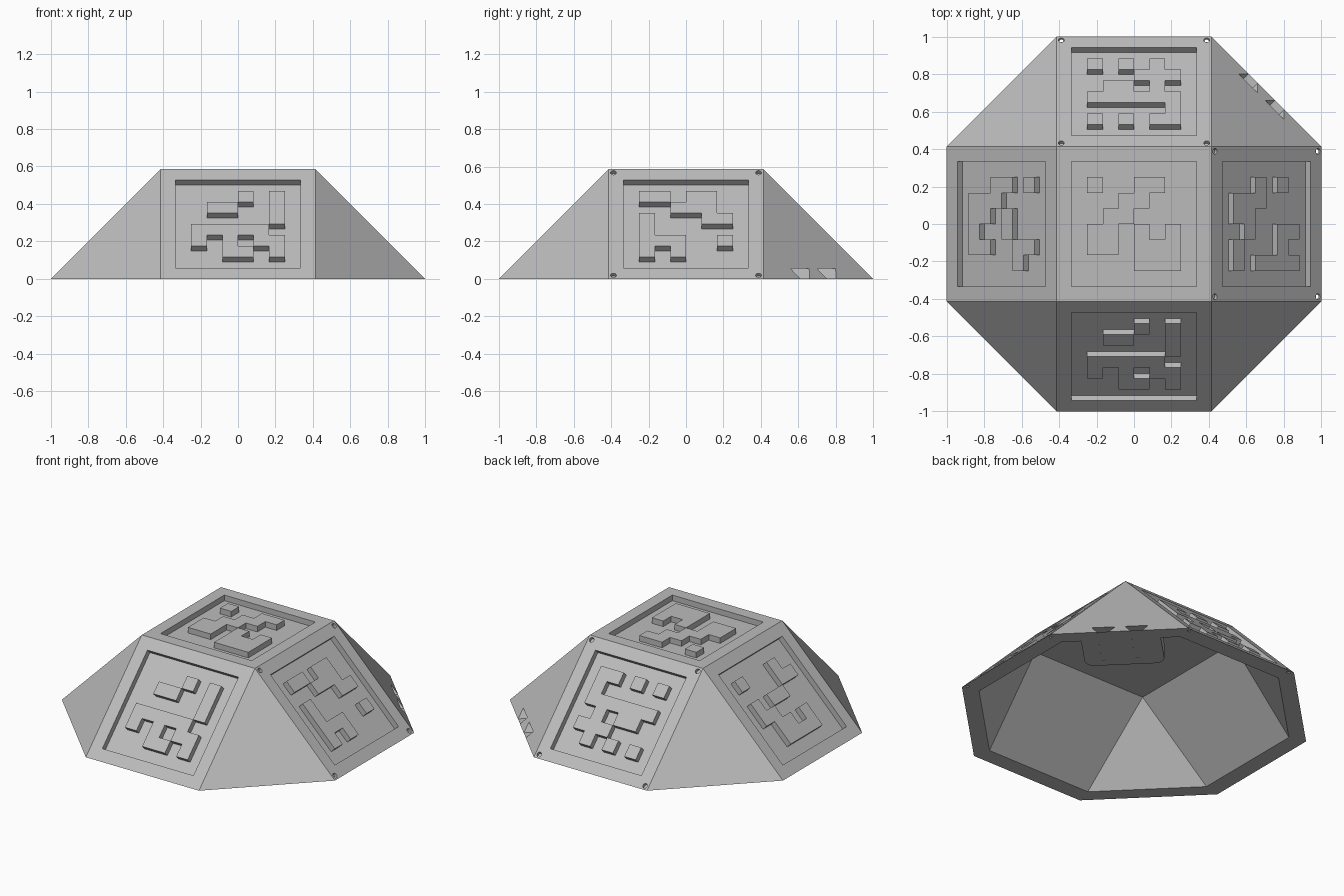
import bpy, bmesh, math
from mathutils import Matrix, Vector

cube = bpy.data.objects.get("Cube")
if cube:
    bpy.data.objects.remove(cube, do_unlink=True)

grey = bpy.data.materials.new("stone_grey")
grey.use_nodes = True
colour = (0.5, 0.5, 0.5, 1)
grey.diffuse_color = colour
grey.node_tree.nodes["Principled BSDF"].inputs["Base Color"].default_value = colour

EDGE = math.sqrt(2) - 1      # half side of the square faces
TOP = 2 - math.sqrt(2)       # height of the dome
CELL = EDGE / 5 * 1.006      # relief grid cell
DEPTH = 0.037                # panel recess depth


def finish(bm, name):
    bmesh.ops.recalc_face_normals(bm, faces=bm.faces)
    mesh = bpy.data.meshes.new(name)
    bm.to_mesh(mesh)
    bm.free()
    mesh.materials.append(grey)
    ob = bpy.data.objects.new(name, mesh)
    bpy.context.collection.objects.link(ob)
    return ob


def octagon(a, b, z):
    pts = [(sx * p, sy * q, z) for p, q in ((a, b), (b, a))
           for sx in (-1, 1) for sy in (-1, 1)]
    return pts


def square(t, z):
    return [(sx * t, sy * t, z) for sx in (-1, 1) for sy in (-1, 1)]


def hull(name, points):
    bm = bmesh.new()
    for p in points:
        bm.verts.new(p)
    bmesh.ops.convex_hull(bm, input=bm.verts[:])
    bmesh.ops.dissolve_limit(bm, angle_limit=0.01, verts=bm.verts[:], edges=bm.edges[:])
    return finish(bm, name)


def prism(bm, outline, direction, matrix):
    """Extrude a closed outline along a direction, placed by matrix."""
    low = [bm.verts.new(matrix @ Vector(p)) for p in outline]
    high = [bm.verts.new(matrix @ (Vector(p) + Vector(direction))) for p in outline]
    bm.faces.new(low)
    bm.faces.new(high)
    n = len(low)
    for i in range(n):
        j = (i + 1) % n
        bm.faces.new((low[i], low[j], high[j], high[i]))


def combine(target, tool, operation):
    mod = target.modifiers.new("combine", 'BOOLEAN')
    mod.operation = operation
    mod.solver = 'EXACT'
    mod.object = tool
    bpy.context.view_layer.objects.active = target
    bpy.ops.object.modifier_apply(modifier=mod.name)
    bpy.data.objects.remove(tool, do_unlink=True)


# Hollow dome shell
shell = hull("dome_shell", octagon(EDGE, 1, 0) + square(EDGE, TOP))
cavity = hull("cavity", octagon(0.385, 0.89, 0) + octagon(0.385, 0.89, -0.1)
              + square(0.42, 0.46))
combine(shell, cavity, 'DIFFERENCE')

# Clip block behind one corner face: local x = along the edge, y = outward
corner = Matrix.Rotation(math.radians(-45), 4, 'Z')
bm = bmesh.new()
arc = [(0.18 + 0.06 * math.cos(a), 0.66 - 0.06 * math.sin(a), 0)
       for a in (i * math.pi / 12 for i in range(7))]
outline = [(0.24, 0.92, 0)] + arc + [(-x, y, z) for x, y, z in reversed(arc)] + [(-0.24, 0.92, 0)]
prism(bm, outline, (0, 0, 0.1), corner)
combine(shell, finish(bm, "clip_block"), 'UNION')

# Two dovetail clip slots
bm = bmesh.new()
for c in (-0.1, 0.1):
    prism(bm, [(c - 0.035, 0.667, 0), (c + 0.035, 0.667, 0), (c + 0.07, 0.667, 0.055),
               (c - 0.07, 0.667, 0.055)], (0, 0.5, 0), corner)
    prism(bm, [(c - 0.035, 0.667, -0.05), (c + 0.035, 0.667, -0.05),
               (c + 0.035, 0.667, 0.001), (c - 0.035, 0.667, 0.001)], (0, 0.5, 0), corner)
combine(shell, finish(bm, "clip_slots"), 'DIFFERENCE')


# Face frames: x = right, y = up the slope, z = outward
def side_frame(turns):
    mid = (1 + EDGE) / 2
    return (Matrix.Rotation(turns * math.pi / 2, 4, 'Z')
            @ Matrix.Translation((0, -mid, TOP / 2)) @ Matrix.Rotation(math.pi / 4, 4, 'X'))


panels = {
    "top": (Matrix.Translation((0, 0, TOP)), False,
            ["X..XX.", "..XX..", ".XX...", "XX.X.X", "XX.XXX", "...XXX"]),
    "front": (side_frame(0), False,
              ["...X.X", ".XX..X", ".....X", "XXXXX.", "X.X.XX", "..XX.X"]),
    "left": (side_frame(1), True,
             ["XX.XX.", "..XXX.", "X...XX", "X.....", "XXX..X", "X.X..."]),
    "back": (side_frame(2), True,
             ["XX.X.X", "X.....", "XXXXXX", ".X.XX.", "XXX...", ".X.X.X"]),
    "right": (side_frame(3), False,
              ["X...X.", "....XX", "X.XX..", "XX....", ".XX.X.", ".XXXX."]),
}

# Panel recesses and corner pin holes
bm = bmesh.new()
half = 4 * CELL
for frame, pinned, rows in panels.values():
    prism(bm, [(-half, -half, -DEPTH), (half, -half, -DEPTH), (half, half, -DEPTH),
               (-half, half, -DEPTH)], (0, 0, 0.1), frame)
    if pinned:
        for x, y, z in square(0.388, -0.02):
            ring = [(x + 0.016 * math.cos(i * math.pi / 6),
                     y + 0.016 * math.sin(i * math.pi / 6), z) for i in range(12)]
            prism(bm, ring, (0, 0, 0.04), frame)
combine(shell, finish(bm, "panel_cutter"), 'DIFFERENCE')


# Raised maze-like reliefs, flush with the panel rims
def relief(name, frame, rows):
    bm = bmesh.new()
    corners = {}

    def vert(i, j):
        if (i, j) not in corners:
            corners[i, j] = bm.verts.new(((i - 3) * CELL, (3 - j) * CELL, -DEPTH))
        return corners[i, j]

    for j, row in enumerate(rows):
        for i, mark in enumerate(row):
            if mark == "X":
                bm.faces.new((vert(i, j + 1), vert(i + 1, j + 1), vert(i + 1, j), vert(i, j)))
    raised = bmesh.ops.extrude_face_region(bm, geom=bm.faces[:])["geom"]
    bmesh.ops.translate(bm, vec=(0, 0, DEPTH),
                        verts=[g for g in raised if isinstance(g, bmesh.types.BMVert)])
    bmesh.ops.recalc_face_normals(bm, faces=bm.faces)
    bmesh.ops.transform(bm, matrix=frame, verts=bm.verts)
    finish(bm, name)


for side, (frame, pinned, rows) in panels.items():
    relief(side + "_relief", frame, rows)
